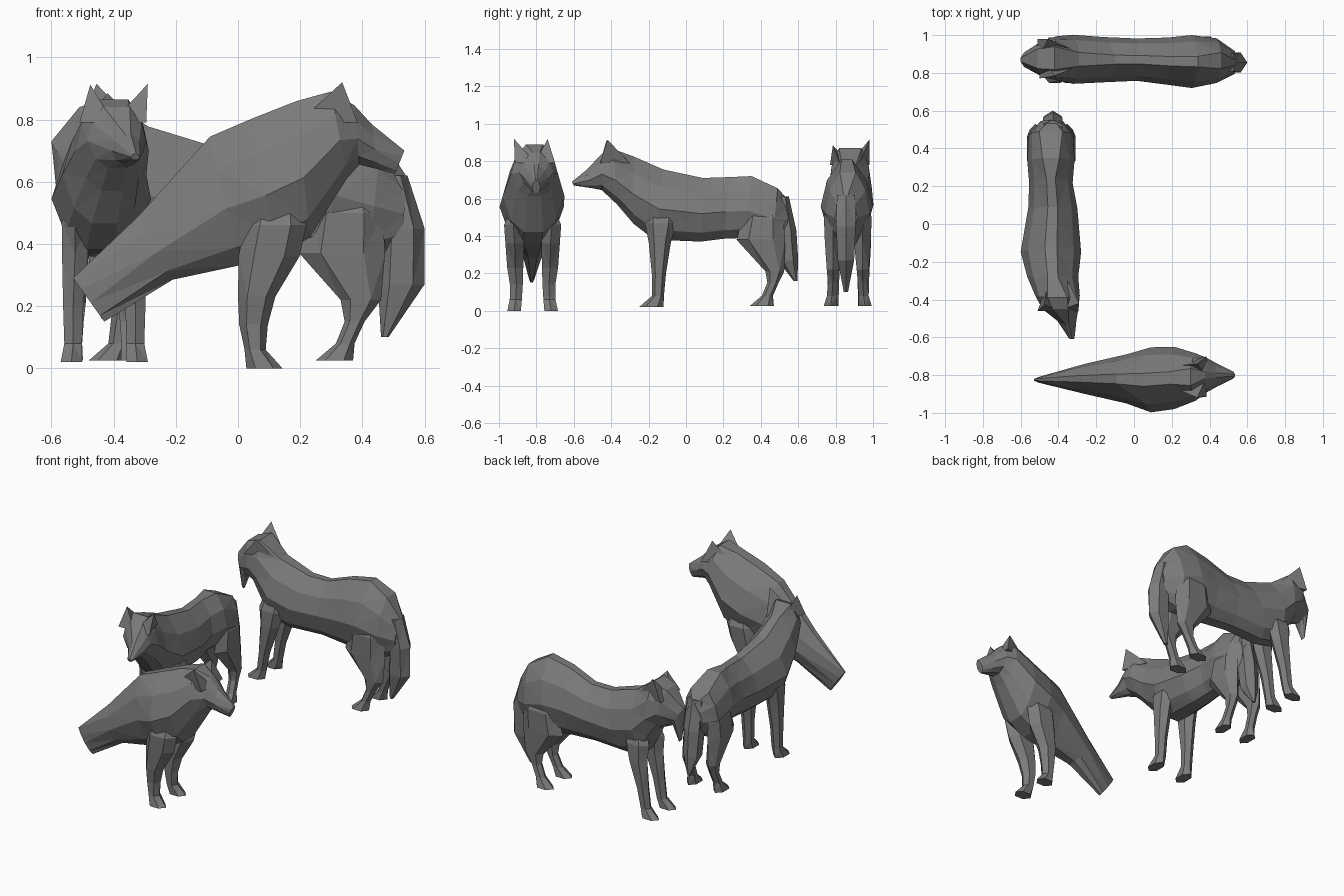
import bpy, bmesh, math

fur = bpy.data.materials.new("grey_fur")
fur.diffuse_color = (0.2, 0.2, 0.2, 1)

# Half outline of a torso section: (share of the way down, share of half width)
OUTLINE = [(0, .2), (.25, .76), (.56, 1), (.86, .72), (1, .3)]


def build(name, rings, axis):
    """Skin a row of equal rings; points are (along, across, up)."""
    bm = bmesh.new()
    rows = [[bm.verts.new((v, u, z) if axis == 'Y' else (u, v, z)) for u, v, z in r] for r in rings]
    n = len(rows[0])
    for a, b in zip(rows, rows[1:]):
        for i in range(n):
            j = (i + 1) % n
            bm.faces.new((a[i], a[j], b[j], b[i]))
    bm.faces.new(rows[0])
    bm.faces.new(rows[-1])
    bmesh.ops.remove_doubles(bm, verts=bm.verts, dist=0.0005)
    bmesh.ops.triangulate(bm, faces=bm.faces)
    bmesh.ops.recalc_face_normals(bm, faces=bm.faces)
    me = bpy.data.meshes.new(name)
    bm.to_mesh(me)
    bm.free()
    me.materials.append(fur)
    ob = bpy.data.objects.new(name, me)
    bpy.context.collection.objects.link(ob)


def torso(name, sections, axis):
    """Sections: top u, top z, bottom u, bottom z, centre v, half width, flatness of the top."""
    rings = []
    for ut, zt, ub, zb, vc, hw, *flat in sections:
        f = flat[0] if flat else 0
        half = [(ut + (ub - ut) * t, vc + hw * (w + f * (1 - w) * (t < .5)), zt + (zb - zt) * t)
                for t, w in OUTLINE]
        rings.append(half + [(u, 2 * vc - v, z) for u, v, z in reversed(half)])
    build(name, rings, axis)


def limb(name, sections, v, axis, side=0):
    """Sections: u, z, half depth, half width, outward shift."""
    rings = []
    for u, z, hu, hv, out in sections:
        rings.append([(u + hu * math.cos(k * math.pi / 3),
                       v + side * out + 1.1 * hv * math.sin(k * math.pi / 3), z) for k in range(6)])
    build(name, rings, axis)


def leg_pair(name, sections, vc, spread, axis):
    for label, s in (("a", -1), ("b", 1)):
        limb(f"{name}_{label}", sections, vc + s * spread, axis, s)


def ear(name, u, v, z, back, tip, axis):
    base = [(u, v - .055, z), (u, v + .055, z), (u + back, v, z)]
    build(name, [base, [tip] * 3], axis)


# --- Left wolf: stands facing the front ---
torso("left_wolf_body", [
    (-.61, .69, -.60, .67, -.33, .015),
    (-.53, .755, -.50, .655, -.355, .05),
    (-.45, .84, -.45, .645, -.39, .095, .3),
    (-.39, .865, -.37, .57, -.405, .118, .3),
    (-.28, .825, -.28, .465, -.43, .135),
    (-.12, .755, -.17, .38, -.44, .16),
    (.09, .71, .08, .37, -.43, .13),
    (.24, .715, .2, .385, -.44, .115),
    (.35, .72, .32, .39, -.44, .125, .2),
    (.49, .655, .46, .36, -.44, .118, .4),
    (.55, .59, .54, .40, -.435, .06)], 'Y')
limb("left_wolf_tail", [(.51, .61, .04, .05, 0), (.53, .43, .06, .055, 0),
                        (.545, .27, .055, .048, 0), (.585, .16, .01, .01, 0)], -.43, 'Y')
leg_pair("left_wolf_front_leg", [
    (-.12, .6, .06, .03, -.03), (-.135, .47, .085, .044, -.005), (-.14, .37, .06, .044, -.006),
    (-.145, .2, .038, .034, 0), (-.15, .08, .032, .03, 0), (-.185, .02, .065, .036, .006)],
    -.43, .1, 'Y')
leg_pair("left_wolf_hind_leg", [
    (.42, .62, .07, .03, -.04), (.41, .49, .11, .045, -.01), (.40, .38, .13, .046, -.004),
    (.475, .21, .05, .033, -.005), (.465, .15, .03, .026, -.005), (.435, .08, .03, .026, 0),
    (.405, .025, .065, .034, .005)], -.438, .088, 'Y')
ear("left_wolf_ear_outer", -.46, -.455, .79, .16, (-.425, -.475, .912), 'Y')
ear("left_wolf_ear_inner", -.46, -.35, .79, .16, (-.42, -.29, .915), 'Y')

# --- Back wolf: stands side-on with a lowered muzzle ---
torso("back_wolf_body", [
    (-.58, .53, -.565, .51, .87, .012),
    (-.60, .73, -.53, .61, .87, .05),
    (-.51, .84, -.45, .58, .875, .1, .4),
    (-.42, .87, -.40, .48, .878, .116, .4),
    (-.29, .778, -.35, .40, .872, .13, .1),
    (-.10, .72, -.22, .37, .87, .12),
    (.03, .72, .0, .38, .87, .112),
    (.19, .78, .17, .37, .862, .125),
    (.34, .81, .28, .36, .86, .14),
    (.46, .74, .42, .35, .865, .118, .2),
    (.54, .62, .53, .40, .855, .06)], 'X')
limb("back_wolf_tail", [(.50, .62, .045, .05, 0), (.53, .45, .07, .055, 0),
                        (.525, .27, .075, .046, 0), (.472, .1, .012, .012, 0)], .855, 'X')
leg_pair("back_wolf_front_leg", [
    (-.30, .6, .06, .03, -.03), (-.32, .47, .085, .045, -.003), (-.33, .37, .065, .044, 0),
    (-.365, .2, .038, .034, 0), (-.385, .08, .032, .03, 0), (-.42, .025, .06, .036, .006)],
    .868, .08, 'X')
leg_pair("back_wolf_hind_leg", [
    (.35, .64, .08, .03, -.03), (.345, .5, .12, .048, .002), (.335, .37, .138, .047, -.002),
    (.395, .22, .065, .034, 0), (.375, .15, .032, .028, 0), (.345, .08, .03, .028, .005),
    (.31, .025, .06, .038, .012)], .865, .08, 'X')
ear("back_wolf_ear_near", -.5, .825, .78, .18, (-.42, .785, .885), 'X')
ear("back_wolf_ear_far", -.51, .925, .78, .18, (-.455, .98, .915), 'X')

# --- Front wolf: sits with its back sloping down to the tail ---
torso("front_wolf_body", [
    (-.53, .29, -.43, .15, -.825, .02),
    (-.32, .49, -.21, .285, -.82, .08),
    (-.09, .745, .0, .33, -.82, .13),
    (.05, .805, .12, .36, -.825, .172),
    (.19, .86, .23, .42, -.815, .165),
    (.30, .89, .35, .61, -.81, .125, .2),
    (.375, .845, .39, .655, -.80, .092),
    (.43, .785, .45, .64, -.80, .06),
    (.535, .70, .505, .625, -.80, .022)], 'X')
leg_pair("front_wolf_front_leg", [
    (.13, .6, .06, .03, -.03), (.12, .46, .10, .052, .01), (.1, .36, .098, .052, .003),
    (.06, .23, .06, .045, 0), (.05, .14, .046, .036, -.006), (.055, .06, .034, .034, -.003),
    (.085, 0, .058, .038, .006)], -.82, .093, 'X')
ear("front_wolf_ear_near", .385, -.86, .79, -.19, (.335, -.92, .92), 'X')
ear("front_wolf_ear_far", .385, -.755, .79, -.19, (.335, -.74, .918), 'X')
